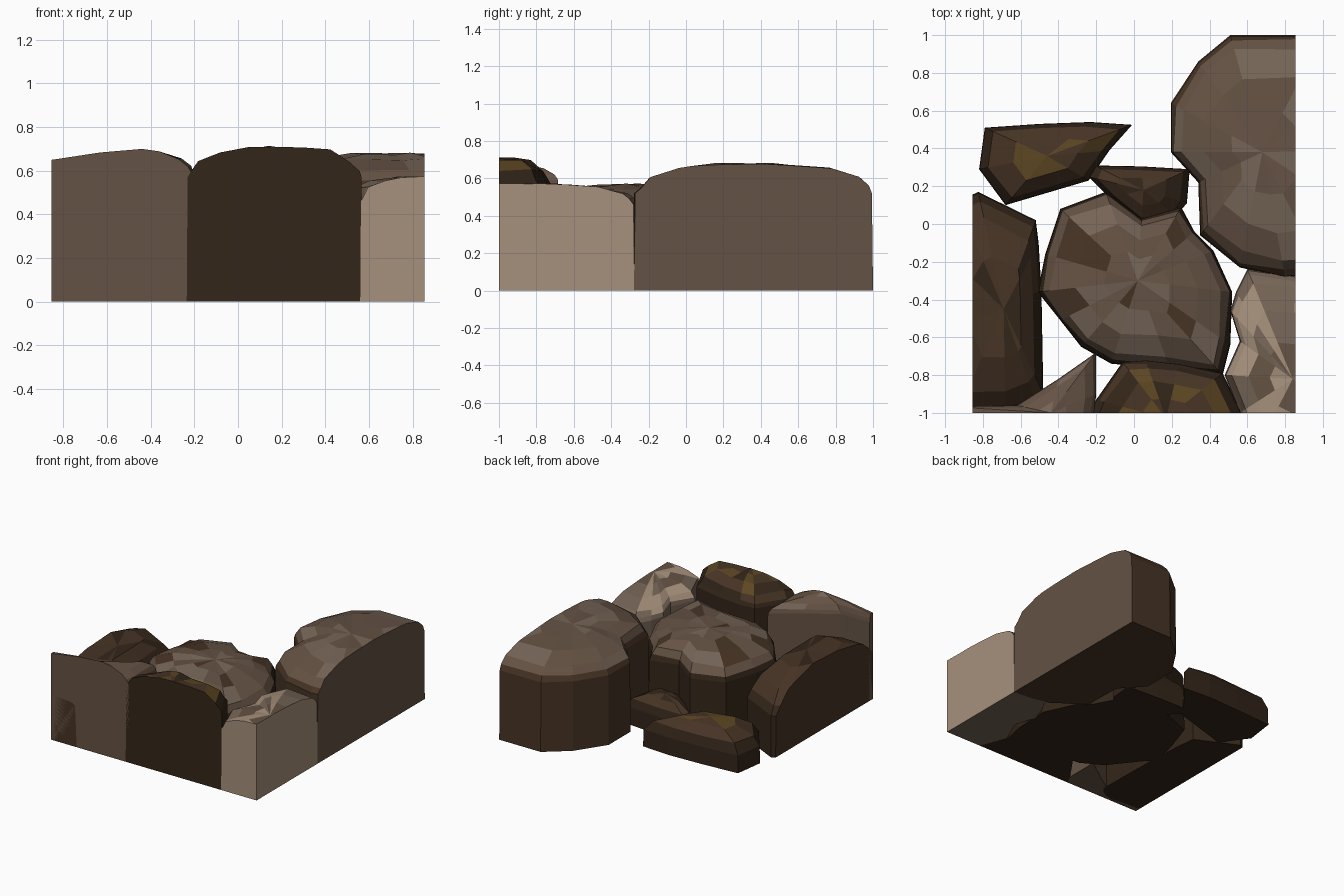
import bpy, bmesh, random
from mathutils import Vector

if "Cube" in bpy.data.objects:
    bpy.data.objects.remove(bpy.data.objects["Cube"])

random.seed(4)

COLORS = {
    "dark": (0.033, 0.019, 0.010, 1),
    "umber": (0.062, 0.034, 0.018, 1),
    "brown": (0.130, 0.085, 0.058, 1),
    "taupe": (0.180, 0.130, 0.095, 1),
    "tan": (0.380, 0.280, 0.200, 1),
    "ochre": (0.110, 0.062, 0.016, 1),
}
MATS = {}
for key, col in COLORS.items():
    MATS[key] = bpy.data.materials.new(key)
    MATS[key].diffuse_color = col
KEYS = list(COLORS)


def stone(name, pts, centre, rim, top, rings, side, tops, cut, planes=()):
    """Faceted boulder: straight walls up to the rim, then shrinking rings to a low crown.
    Planes trim the stone flat where the tile edge cuts it."""
    bm = bmesh.new()
    c = Vector(centre)
    loops = []
    for i, (s, f) in enumerate([(1.0, None), (0.99, 0.0)] + rings):
        loop = []
        for p in pts:
            q = c + (Vector(p) - c) * s
            z = 0 if f is None else rim + (top - rim) * f
            if i > 1:
                z += random.uniform(-0.01, 0.006)
                q += (c - q) * random.uniform(-0.015, 0.03)
            loop.append(bm.verts.new((q.x, q.y, z)))
        loops.append(loop)
    n = len(pts)
    bm.faces.new(loops[0][::-1])
    faces_top = []
    for k, (a, b) in enumerate(zip(loops, loops[1:])):
        for i in range(n):
            j = (i + 1) % n
            f = bm.faces.new((a[i], a[j], b[j], b[i]))
            if k > 1:
                faces_top.append(f)
    apex = bm.verts.new((c.x, c.y, top))
    for i in range(n):
        faces_top.append(bm.faces.new((loops[-1][i], loops[-1][(i + 1) % n], apex)))
    bmesh.ops.recalc_face_normals(bm, faces=bm.faces)

    # facet colours: dark walls and rim, mixed crown
    for f in bm.faces:
        f.material_index = KEYS.index(side)
    for f in faces_top:
        f.material_index = KEYS.index(random.choice(tops))

    # flat trimmed sides
    for co, no in planes:
        res = bmesh.ops.bisect_plane(bm, geom=bm.verts[:] + bm.edges[:] + bm.faces[:],
                                     dist=1e-5, plane_co=co, plane_no=no, clear_outer=True)
        edges = [e for e in res["geom_cut"] if isinstance(e, bmesh.types.BMEdge)]
        cap = bmesh.ops.edgenet_fill(bm, edges=edges)
        for f in cap["faces"]:
            f.material_index = KEYS.index(cut)
    bmesh.ops.recalc_face_normals(bm, faces=bm.faces)

    me = bpy.data.meshes.new(name)
    for k in KEYS:
        me.materials.append(MATS[k])
    bm.to_mesh(me)
    bm.free()
    bpy.context.collection.objects.link(bpy.data.objects.new(name, me))


RIGHT = ((0.855, 0, 0), (1, 0, 0))
LEFT = ((-0.855, 0, 0), (-1, 0, 0))
FRONT = ((0, -1, 0), (0, -1, 0))
RIM = (0.96, 0.25)
DOME = [RIM, (0.88, 0.55), (0.64, 0.86), (0.34, 0.98)]
LOW = [(0.86, 0.5), (0.5, 0.9)]

stone("centre_boulder",
      [(-.39, .08), (-.15, .17), (.04, .03), (.25, .09), (.32, -.04), (.42, -.14), (.52, -.36),
       (.51, -.64), (.47, -.80), (.19, -.765), (-.12, -.74), (-.28, -.65), (-.39, -.51),
       (-.51, -.36), (-.47, -.16)],
      (.02, -.30), .41, .57, DOME, "dark", ["brown", "brown", "taupe", "brown", "umber"], "dark")

stone("back_right_boulder",
      [(.51, 1), (.34, .86), (.195, .64), (.195, .38), (.34, .22), (.35, -.06), (.56, -.23),
       (.80, -.285), (1.0, -.26), (1.25, .0), (1.35, .4), (1.2, .8), (1.0, 1)],
      (.68, .38), .52, .68, DOME, "umber", ["brown", "brown", "brown", "taupe"], "brown", [RIGHT])

stone("right_pale_boulder",
      [(.60, -.24), (.54, -.36), (.51, -.46), (.56, -.62), (.48, -.80), (.56, -1.0), (.62, -1.25),
       (.9, -1.4), (1.2, -1.2), (1.25, -.7), (1.05, -.33), (.855, -.275)],
      (.84, -.82), .46, .572, DOME, "taupe", ["tan", "tan", "taupe", "brown"], "tan", [RIGHT, FRONT])

stone("front_dark_boulder",
      [(-.235, -1.0), (-.20, -.93), (-.06, -.73), (.06, -.72), (.24, -.74), (.47, -.79), (.57, -1.0),
       (.45, -1.35), (.15, -1.45), (-.15, -1.3)],
      (.17, -1.03), .57, .712, DOME, "dark", ["dark", "umber", "dark", "ochre"], "dark", [FRONT])

stone("front_left_wedge",
      [(-1.0, -.965), (-.62, -.96), (-.4, -.82), (-.20, -.68), (-.20, -.9), (-.21, -1.0),
       (-.3, -1.3), (-.6, -1.4), (-.95, -1.3)],
      (-.44, -1.0), .59, .70, [(.93, .3), (.75, .55), (.35, .85)], "brown",
      ["brown", "taupe", "brown"], "brown", [LEFT, FRONT])

stone("left_long_boulder",
      [(-.825, .17), (-.52, .02), (-.505, -.1), (-.49, -.35), (-.48, -.90), (-.52, -.95), (-.68, -1.015),
       (-.95, -1.03), (-1.1, -.6), (-1.05, -.1), (-.93, .12)],
      (-.69, -.45), .31, .54, [(.93, .25), (.78, .65), (.45, .98)], "dark", ["umber", "umber", "dark"], "umber", [LEFT, FRONT])

stone("back_left_slab",
      [(-.79, .51), (-.5, .53), (-.23, .54), (-.01, .525), (-.13, .39), (-.24, .23), (-.68, .10), (-.82, .29)],
      (-.46, .36), .13, .28, LOW, "dark", ["umber", "umber", "umber", "ochre"], "dark")

stone("back_small_slab",
      [(-.21, .31), (.04, .305), (.295, .29), (.28, .11), (.22, .04), (.04, .01), (-.13, .14), (-.24, .25)],
      (.05, .18), .13, .25, LOW, "dark", ["umber", "dark"], "dark")

for m in bpy.data.materials:
    if m.users and not m.is_grease_pencil:
        m.use_nodes = True
        m.node_tree.nodes["Principled BSDF"].inputs["Base Color"].default_value = m.diffuse_color
